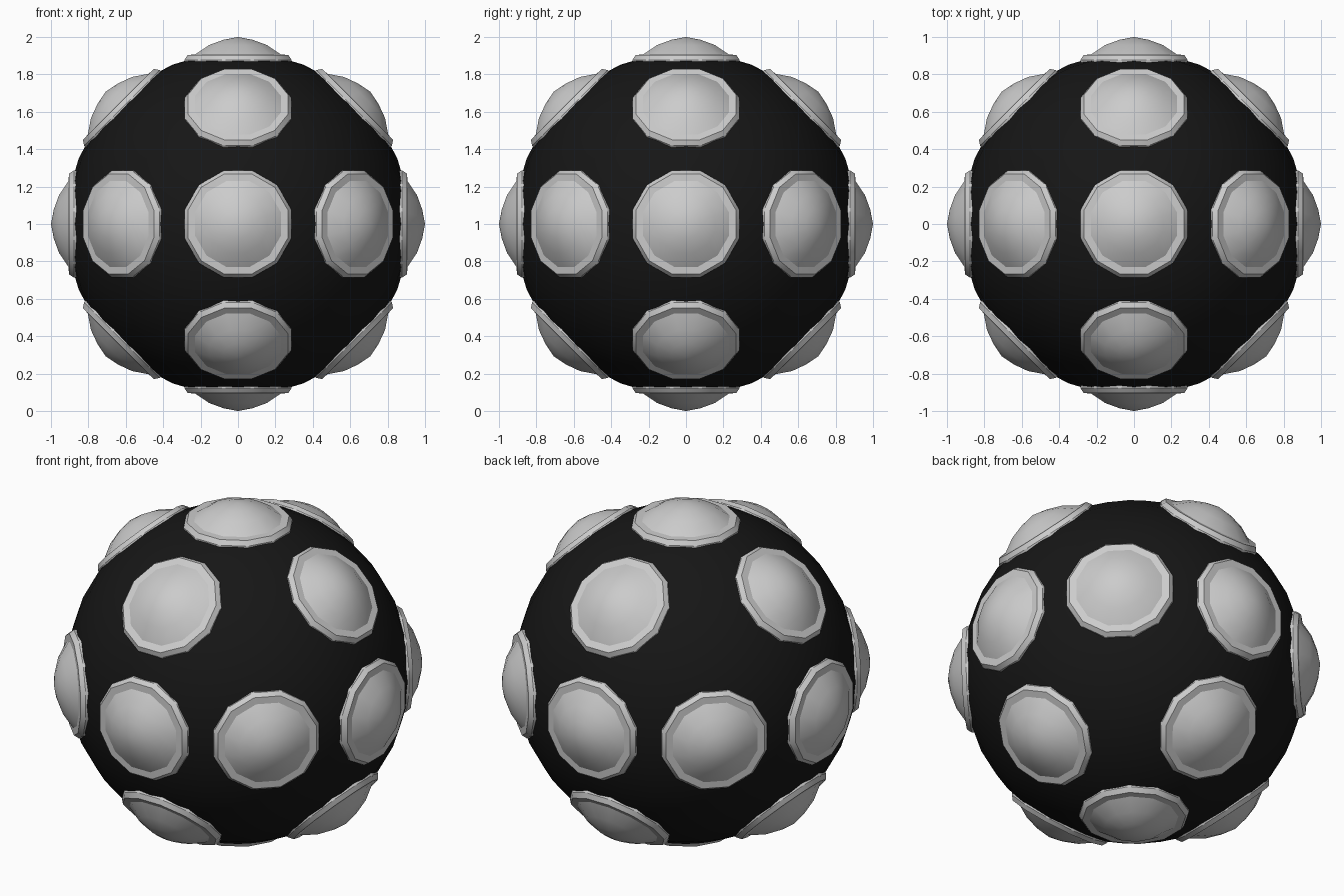
import bpy, bmesh, math
from mathutils import Vector

if "Cube" in bpy.data.objects:
    bpy.data.objects.remove(bpy.data.objects["Cube"])

CENTRE = Vector((0, 0, 1))
SIDES = 12


def finish(bm, name, angle, mat=None):
    bmesh.ops.recalc_face_normals(bm, faces=bm.faces)
    me = bpy.data.meshes.new(name)
    bm.to_mesh(me)
    bm.free()
    ob = bpy.data.objects.new(name, me)
    bpy.context.collection.objects.link(ob)
    if mat:
        me.materials.append(mat)
    bpy.context.view_layer.objects.active = ob
    ob.select_set(True)
    bpy.ops.object.shade_smooth_by_angle(angle=math.radians(angle))
    ob.select_set(False)
    return ob


# Black core ball
black = bpy.data.materials.new("black")
black.diffuse_color = (0.008, 0.008, 0.008, 1)
black.use_nodes = True
black.node_tree.nodes["Principled BSDF"].inputs["Base Color"].default_value = black.diffuse_color
bm = bmesh.new()
bmesh.ops.create_uvsphere(bm, u_segments=32, v_segments=16, radius=0.921)
ball = finish(bm, "core_ball", 40, black)
ball.location = CENTRE


# Domed pad with a bevelled rim, revolved as (radius, height from ball centre)
PROFILE = [(0.296, 0.80), (0.296, 0.878), (0.278, 0.904), (0.238, 0.906),
           (0.16, 0.957), (0.08, 0.985)]


def make_pad(name, direction):
    bm = bmesh.new()
    rings = []
    for r, h in PROFILE:
        rings.append([bm.verts.new((r * math.cos(a), r * math.sin(a), h))
                      for a in (math.tau * (i + 0.5) / SIDES for i in range(SIDES))])
    for lo, hi in zip(rings, rings[1:]):
        for i in range(SIDES):
            j = (i + 1) % SIDES
            bm.faces.new((lo[i], lo[j], hi[j], hi[i]))
    tip = bm.verts.new((0, 0, 1))
    for i in range(SIDES):
        bm.faces.new((rings[-1][i], rings[-1][(i + 1) % SIDES], tip))
    bm.faces.new(rings[0][::-1])
    ob = finish(bm, name, 31, None)
    ob.rotation_euler = direction.to_track_quat('Z', 'Y').to_euler()
    ob.location = CENTRE


# 18 pads: six along the axes and twelve along the diagonals between them
n = 0
for x in (-1, 0, 1):
    for y in (-1, 0, 1):
        for z in (-1, 0, 1):
            if abs(x) + abs(y) + abs(z) in (1, 2):
                n += 1
                make_pad(f"pad_{n:02d}", Vector((x, y, z)).normalized())
